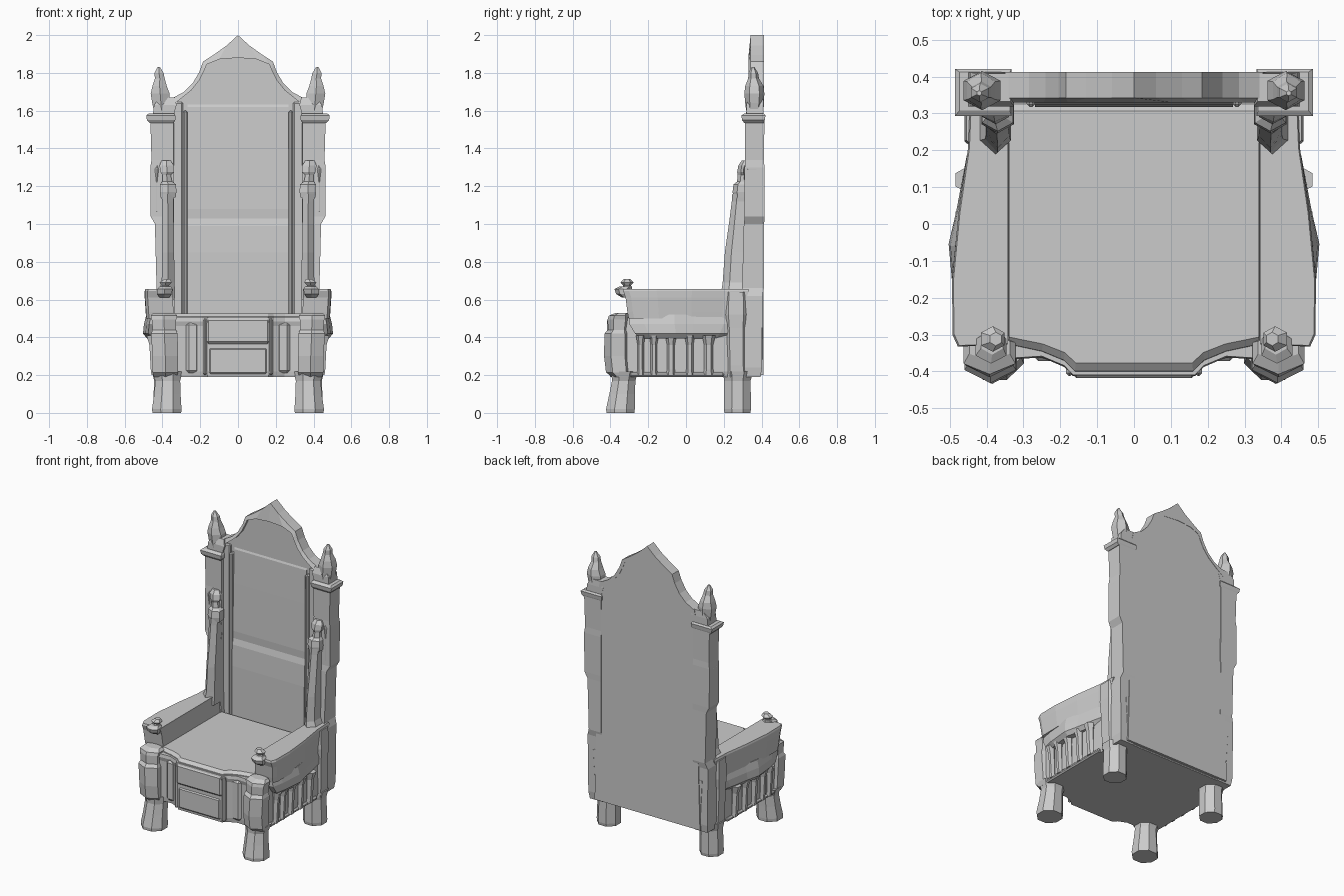
import bpy, bmesh
from math import cos, sin, pi, sqrt


def finish(name, bm, mirror=False, bevel=0.0):
    bmesh.ops.recalc_face_normals(bm, faces=bm.faces)
    me = bpy.data.meshes.new(name)
    bm.to_mesh(me)
    bm.free()
    ob = bpy.data.objects.new(name, me)
    bpy.context.collection.objects.link(ob)
    if bevel:
        b = ob.modifiers.new("bevel", 'BEVEL')
        b.width, b.segments, b.limit_method = bevel, 1, 'ANGLE'
        b.angle_limit = 0.6
    if mirror:
        m = ob.modifiers.new("mirror", 'MIRROR')
        m.use_mirror_merge = False
    return ob


def skin(name, rings, **kw):
    """Closed solid through rings with equal point counts."""
    bm = bmesh.new()
    vs = [[bm.verts.new(p) for p in r] for r in rings]
    n = len(rings[0])
    for a, b in zip(vs, vs[1:]):
        for i in range(n):
            j = (i + 1) % n
            bm.faces.new((a[i], a[j], b[j], b[i]))
    bm.faces.new(vs[0])
    bm.faces.new(vs[-1])
    return finish(name, bm, **kw)


def box(name, x, y, z, **kw):
    rings = [[(x[0], y[0], h), (x[1], y[0], h), (x[1], y[1], h), (x[0], y[1], h)] for h in z]
    return skin(name, rings, **kw)


def loft(name, sections, sides=8, **kw):
    """Sections are z, centre x, centre y, half width, half depth."""
    k = 1 / cos(pi / sides)
    ang = [2 * pi * (i + 0.5) / sides for i in range(sides)]
    rings = [[(cx + rx * k * cos(a), cy + ry * k * sin(a), z) for a in ang]
             for z, cx, cy, rx, ry in sections]
    return skin(name, rings, **kw)


def prism_xz(name, pts, y0, y1, **kw):
    return skin(name, [[(x, y, z) for x, z in pts] for y in (y0, y1)], **kw)


def prism_yz(name, pts, x0, x1, **kw):
    return skin(name, [[(x, y, z) for y, z in pts] for x in (x0, x1)], **kw)


def both(half):
    """Complete a right-hand outline with its mirror image."""
    return half + [(-x, v) for x, v in reversed(half) if x > 1e-6]


def layers(name, pts, levels, **kw):
    """Plan outline stacked at z, scaled in x and y."""
    return skin(name, [[(x * sx, y * sy, z) for x, y in pts] for z, sx, sy in levels], **kw)


# seat body with serpentine front
plan = both([(0, -.405), (.165, -.405), (.19, -.38), (.25, -.355), (.33, -.36),
             (.40, -.36), (.435, -.32), (.442, -.06), (.438, .2), (.425, .395)])
layers("seat_body", plan, [(.19, .98, .99), (.22, 1, 1), (.46, 1, 1), (.485, 1.0, 1.02),
                           (.505, 1, 1.01)])
cushion = both([(0, -.405), (.16, -.405), (.19, -.375), (.25, -.35), (.342, -.33), (.342, .33)])
layers("seat_cushion", cushion, [(.48, 1, 1), (.51, 1, .985), (.527, .99, .93)])

# front apron
box("apron_top_rail", (-.168, .168), (-.418, -.38), (.365, .50), bevel=.012)
box("apron_lower_panel", (-.155, .155), (-.412, -.38), (.205, .345), bevel=.01)
box("apron_stile", (.165, .185), (-.412, -.35), (.20, .50), mirror=True, bevel=.008)
box("apron_side_panel", (.205, .275), (-.372, -.33), (.21, .48), mirror=True, bevel=.015)

# legs
loft("front_leg", [(0, .377, -.347, .076, .074), (.02, .377, -.347, .078, .076),
                   (.10, .374, -.338, .07, .068), (.17, .372, -.33, .066, .062),
                   (.22, .375, -.325, .08, .07)], mirror=True)
loft("rear_leg", [(0, .38, .272, .068, .068), (.02, .38, .272, .07, .072),
                  (.17, .378, .272, .066, .07), (.22, .38, .275, .075, .08)], mirror=True)

# front corner posts
loft("front_corner_post", [(.19, .385, -.34, .06, .045), (.215, .385, -.352, .068, .062),
                           (.30, .385, -.36, .068, .064), (.42, .39, -.36, .07, .062),
                           (.44, .39, -.355, .062, .05), (.495, .392, -.352, .065, .055),
                           (.515, .392, -.35, .07, .05), (.53, .392, -.335, .055, .03)],
     sides=6, mirror=True)

# arms
arm = [(.345, -.315), (.478, -.32), (.492, -.29), (.494, -.15), (.476, .03), (.45, .2),
       (.445, .32), (.345, .32)]
layers("arm_rest", arm, [(.50, .985, .95), (.535, .99, .97), (.61, 1, 1), (.645, 1, 1.04),
                         (.657, .992, 1.03)], mirror=True)
skirt = [(.40, -.30), (.475, -.30), (.49, -.22), (.503, -.06), (.482, .04), (.455, .2),
         (.43, .3), (.40, .3)]
layers("arm_skirt", skirt, [(.395, .96, .8), (.42, 1, .9), (.47, .99, 1), (.52, .965, 1)],
       mirror=True)

# arm-front scrolls and knobs
loft("arm_scroll", [(.61, .39, -.315, .025, .02), (.63, .39, -.33, .038, .035),
                    (.655, .388, -.335, .042, .038), (.668, .385, -.32, .03, .03)],
     sides=6, mirror=True)
loft("arm_knob", [(.65, .383, -.312, .028, .026), (.675, .385, -.312, .02, .018),
                  (.69, .383, -.312, .032, .03), (.708, .375, -.312, .016, .016)],
     sides=6, mirror=True)

# side pilasters and rails
for i, (y, w) in enumerate([(-.24, .018), (-.17, .018), (-.08, .022), (.02, .02), (.12, .026)]):
    loft(f"side_pilaster_{i + 1}", [(.20, .44, y, .018, w), (.23, .442, y, .02, w * .8),
                                    (.36, .445, y, .024, w * .8), (.41, .452, y, .032, w * 1.2)],
         sides=6, mirror=True)
box("side_base_rail", (.40, .45), (-.30, .20), (.19, .215), mirror=True, bevel=.008)

# backrest slab
edge = [(.0, 2.0), (.06, 1.945), (.13, 1.895), (.185, 1.86), (.205, 1.805), (.24, 1.745),
        (.285, 1.70), (.35, 1.665)]
slab = both([(.0, 1.985)] + [(x, z - .012) for x, z in edge[1:]] + [(.39, .20)])
prism_xz("back_slab", slab, .348, .41)
prism_xz("rear_apron", both([(0, .19), (.40, .19), (.425, .55), (0, .58)]), .36, .405, bevel=.02)

# crown moulding along the top edge
inner = [(.36, 1.62), (.30, 1.665), (.245, 1.71), (.205, 1.76), (.18, 1.81), (.165, 1.845),
         (.10, 1.872), (0, 1.88)]
bm = bmesh.new()
loop = list(zip(edge, reversed(inner)))
path = loop[::-1] + [((-a[0], a[1]), (-b[0], b[1])) for a, b in loop[1:]]
rows = []
for (ox, oz), (ix, iz) in path:
    rows.append([bm.verts.new(p) for p in ((ox, .342, oz), (ox, .412, oz), (ix, .412, iz),
                                           (ix, .33, iz))])
for a, b in zip(rows, rows[1:]):
    for i in range(4):
        bm.faces.new((a[i], a[(i + 1) % 4], b[(i + 1) % 4], b[i]))
bm.faces.new(rows[0])
bm.faces.new(rows[-1])
finish("crown_moulding", bm)

# upholstered back panel with soft fold
prism_yz("back_upholstery", [(.318, .50), (.318, .85), (.323, .99), (.332, 1.03), (.329, 1.08),
                             (.336, 1.4), (.343, 1.62), (.36, 1.66), (.36, .50)], -.268, .268)
box("back_frame_strip", (.268, .292), (.318, .36), (.50, 1.60), mirror=True, bevel=.008)
box("back_frame_stile", (.292, .345), (.332, .36), (.50, 1.645), mirror=True, bevel=.006)

# rear posts, flared above the corbel
loft("rear_post", [(.19, .385, .345, .05, .05), (.24, .387, .35, .055, .052),
                   (.62, .39, .35, .055, .055), (.66, .385, .355, .046, .058),
                   (1.0, .39, .36, .05, .054), (1.04, .40, .363, .062, .052),
                   (1.30, .402, .363, .062, .052), (1.34, .40, .363, .058, .05),
                   (1.55, .402, .363, .062, .052)], sides=4, mirror=True)
loft("post_corbel", [(1.02, .425, .355, .02, .02), (1.07, .43, .35, .03, .035),
                     (1.22, .43, .35, .028, .035), (1.29, .43, .35, .034, .04),
                     (1.32, .425, .35, .026, .03)], sides=6, mirror=True)
loft("post_cap", [(1.535, .405, .36, .062, .052), (1.55, .407, .357, .075, .06),
                  (1.575, .409, .357, .077, .064), (1.585, .405, .36, .068, .052)],
     sides=4, mirror=True)
loft("post_block", [(1.58, .395, .365, .055, .046), (1.63, .385, .365, .06, .046),
                    (1.67, .375, .37, .04, .038)], sides=4, mirror=True)

# flame finials
loft("finial", [(1.60, .405, .36, .04, .036), (1.64, .408, .362, .046, .042),
                (1.69, .412, .362, .05, .046), (1.73, .415, .362, .038, .042),
                (1.77, .414, .358, .026, .025), (1.80, .418, .356, .024, .022),
                (1.832, .42, .355, .006, .006)], sides=6, mirror=True)

# slim columns in front of the rear posts
loft("rear_lower_column", [(.19, .40, .27, .045, .065), (.25, .405, .268, .045, .06),
                           (.45, .41, .265, .046, .062), (.52, .415, .265, .045, .07),
                           (.64, .41, .265, .045, .065)], sides=6, mirror=True)
loft("column_shaft", [(.60, .378, .265, .043, .068), (.655, .376, .265, .042, .066),
                      (.69, .37, .268, .034, .064), (.85, .37, .275, .032, .06),
                      (1.0, .371, .285, .031, .05), (1.12, .372, .293, .03, .044),
                      (1.16, .372, .296, .036, .044)], sides=6, mirror=True)
loft("column_capital", [(1.14, .37, .295, .04, .038), (1.17, .37, .295, .044, .042),
                        (1.21, .37, .298, .042, .04), (1.225, .375, .305, .026, .03),
                        (1.26, .378, .308, .022, .03), (1.275, .375, .31, .036, .034),
                        (1.31, .378, .312, .038, .03), (1.335, .38, .32, .024, .022)],
     sides=6, mirror=True)
